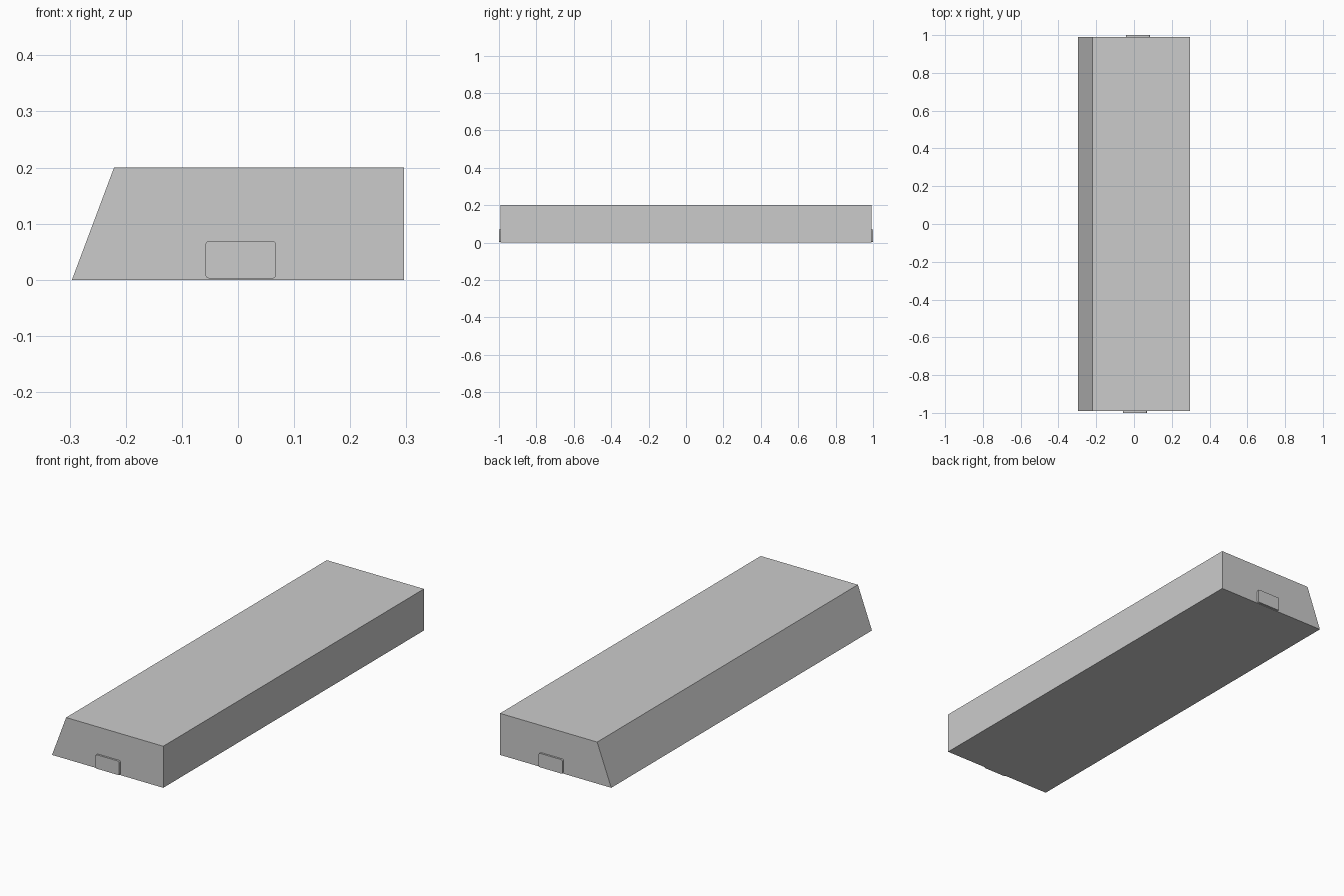
import bpy, bmesh
from math import cos, sin, pi

if "Cube" in bpy.data.objects:
    bpy.data.objects.remove(bpy.data.objects["Cube"])


def prism(name, profile, y0, y1):
    """Extrude an (x, z) outline along y."""
    bm = bmesh.new()
    face = bm.faces.new([bm.verts.new((x, y0, z)) for x, z in profile])
    ext = bmesh.ops.extrude_face_region(bm, geom=[face])
    verts = [v for v in ext["geom"] if isinstance(v, bmesh.types.BMVert)]
    bmesh.ops.translate(bm, verts=verts, vec=(0, y1 - y0, 0))
    bmesh.ops.recalc_face_normals(bm, faces=bm.faces)
    mesh = bpy.data.meshes.new(name)
    bm.to_mesh(mesh)
    bm.free()
    obj = bpy.data.objects.new(name, mesh)
    bpy.context.collection.objects.link(obj)
    return obj


def rounded_rect(cx, cz, w, h, r, steps=5):
    """Rounded rectangle outline, one arc per corner."""
    pts = []
    for i, (sx, sz) in enumerate([(1, 1), (-1, 1), (-1, -1), (1, -1)]):
        for k in range(steps + 1):
            a = (i + k / steps) * pi / 2
            pts.append((cx + sx * (w / 2 - r) + r * cos(a),
                        cz + sz * (h / 2 - r) + r * sin(a)))
    return pts


# Long slab with one sloping side
prism("slab_body", [(-0.296, 0), (0.296, 0), (0.296, 0.2), (-0.221, 0.2)],
      -0.991, 0.991)

# Thin rounded plates on both ends, slightly offset from each other
for name, cx, y0, y1 in [("front_plate", 0.005, -1.0, -0.988),
                         ("back_plate", 0.021, 0.988, 1.0)]:
    plate = prism(name, rounded_rect(cx, 0.036, 0.126, 0.067, 0.007), y0, y1)
    bpy.context.view_layer.objects.active = plate
    plate.select_set(True)
    bpy.ops.object.shade_smooth_by_angle()
    plate.select_set(False)
